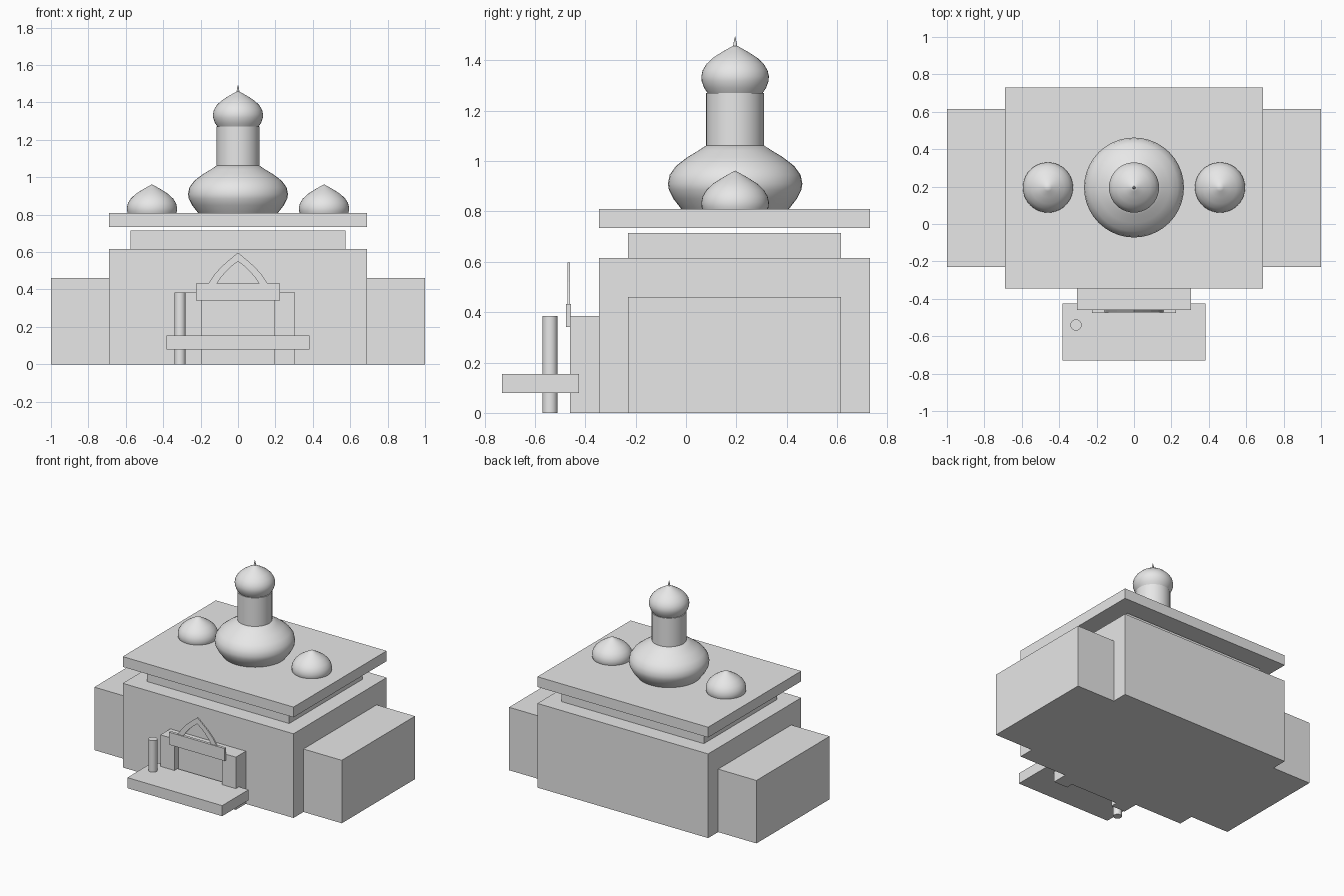
import bpy
import bmesh
import math

cube = bpy.data.objects.get("Cube")
if cube:
    bpy.data.objects.remove(cube, do_unlink=True)

STONE = (0.8, 0.8, 0.8, 1.0)
stone = bpy.data.materials.new("pale_stone")
stone.use_nodes = True
stone.diffuse_color = STONE
stone.node_tree.nodes["Principled BSDF"].inputs["Base Color"].default_value = STONE

DOME_Y = 0.195


def add_object(name, bm):
    bmesh.ops.recalc_face_normals(bm, faces=bm.faces)
    mesh = bpy.data.meshes.new(name)
    bm.to_mesh(mesh)
    bm.free()
    mesh.materials.append(stone)
    obj = bpy.data.objects.new(name, mesh)
    bpy.context.collection.objects.link(obj)
    return obj


def box(name, x, y, z):
    """Box from (min, max) ranges."""
    bm = bmesh.new()
    bmesh.ops.create_cube(bm, size=1)
    for v in bm.verts:
        for axis, (low, high) in enumerate((x, y, z)):
            v.co[axis] = low if v.co[axis] < 0 else high
    return add_object(name, bm)


def lathe(name, profile, x, y, z=0.0, steps=40):
    """Spin a (radius, height) profile about a vertical axis."""
    bm = bmesh.new()
    verts = [bm.verts.new((r, 0, h)) for r, h in profile]
    edges = [bm.edges.new(pair) for pair in zip(verts, verts[1:])]
    bmesh.ops.spin(bm, geom=verts + edges, cent=(0, 0, 0), axis=(0, 0, 1),
                   angle=math.tau, steps=steps)
    bmesh.ops.remove_doubles(bm, verts=bm.verts, dist=0.0005)
    bmesh.ops.translate(bm, verts=bm.verts, vec=(x, y, z))
    obj = add_object(name, bm)
    bpy.ops.object.select_all(action="DESELECT")
    obj.select_set(True)
    bpy.context.view_layer.objects.active = obj
    bpy.ops.object.shade_smooth_by_angle(angle=math.radians(40))
    return obj


# Main hall and tiered roof
box("main_hall", (-0.69, 0.69), (-0.345, 0.73), (0, 0.615))
box("upper_tier", (-0.575, 0.575), (-0.23, 0.615), (0.615, 0.715))
box("roof_slab", (-0.69, 0.69), (-0.345, 0.73), (0.735, 0.81))

# Paired wings and porch jambs
for side, s in (("left", 1), ("right", -1)):
    box(side + "_wing", sorted((s * 0.69, s)), (-0.23, 0.615), (0, 0.46))
    box(side + "_porch_jamb", sorted((s * 0.192, s * 0.305)), (-0.46, -0.345), (0, 0.385))

# Porch door, lintel, step and post
box("porch_door", (-0.192, 0.192), (-0.41, -0.345), (0, 0.385))
box("porch_head", (-0.192, 0.192), (-0.46, -0.41), (0.345, 0.385))
box("lintel", (-0.225, 0.225), (-0.477, -0.457), (0.342, 0.433))
box("porch_step", (-0.383, 0.383), (-0.73, -0.425), (0.078, 0.155))
lathe("porch_post", [(0, 0), (0.03, 0), (0.03, 0.385), (0, 0.385)], -0.31, -0.54, steps=24)

# Pointed arch over the lintel
outer = [(0.16, 0.43), (0.13, 0.475), (0.09, 0.52), (0.045, 0.56)]
inner = [(0.115, 0.43), (0.09, 0.465), (0.06, 0.5), (0.03, 0.528)]
outline = ([(-x, z) for x, z in outer] + [(0, 0.597)] + outer[::-1]
           + inner + [(0, 0.55)] + [(-x, z) for x, z in inner[::-1]])
bm = bmesh.new()
face = bm.faces.new([bm.verts.new((x, -0.471, z)) for x, z in outline])
extruded = bmesh.ops.extrude_face_region(bm, geom=[face])["geom"]
bmesh.ops.translate(bm, vec=(0, 0.01, 0),
                    verts=[g for g in extruded if isinstance(g, bmesh.types.BMVert)])
add_object("pointed_arch", bm)

# Central tower: wide dome, drum, onion cap and spire
lathe("wide_dome", [(0, 0.79), (0.2, 0.79), (0.218, 0.815), (0.245, 0.85), (0.263, 0.885),
                    (0.267, 0.91), (0.26, 0.945), (0.235, 0.98), (0.19, 1.015),
                    (0.145, 1.042), (0.113, 1.063), (0, 1.063)], 0, DOME_Y)
lathe("drum", [(0, 1.04), (0.115, 1.04), (0.115, 1.27), (0, 1.27)], 0, DOME_Y)

onion = [(0, 0), (0.106, 0), (0.123, 0.025), (0.133, 0.053), (0.134, 0.072), (0.129, 0.095),
         (0.114, 0.12), (0.088, 0.145), (0.052, 0.168), (0.02, 0.186), (0, 0.197)]
lathe("onion_cap", onion, 0, DOME_Y, 1.265)
lathe("spire", [(0, 1.445), (0.01, 1.445), (0.005, 1.475), (0, 1.497)], 0, DOME_Y, steps=16)

# Small roof domes sunk into the slab
for side, s in (("left", 1), ("right", -1)):
    lathe(side + "_roof_dome", onion, s * 0.46, DOME_Y, 0.765)
